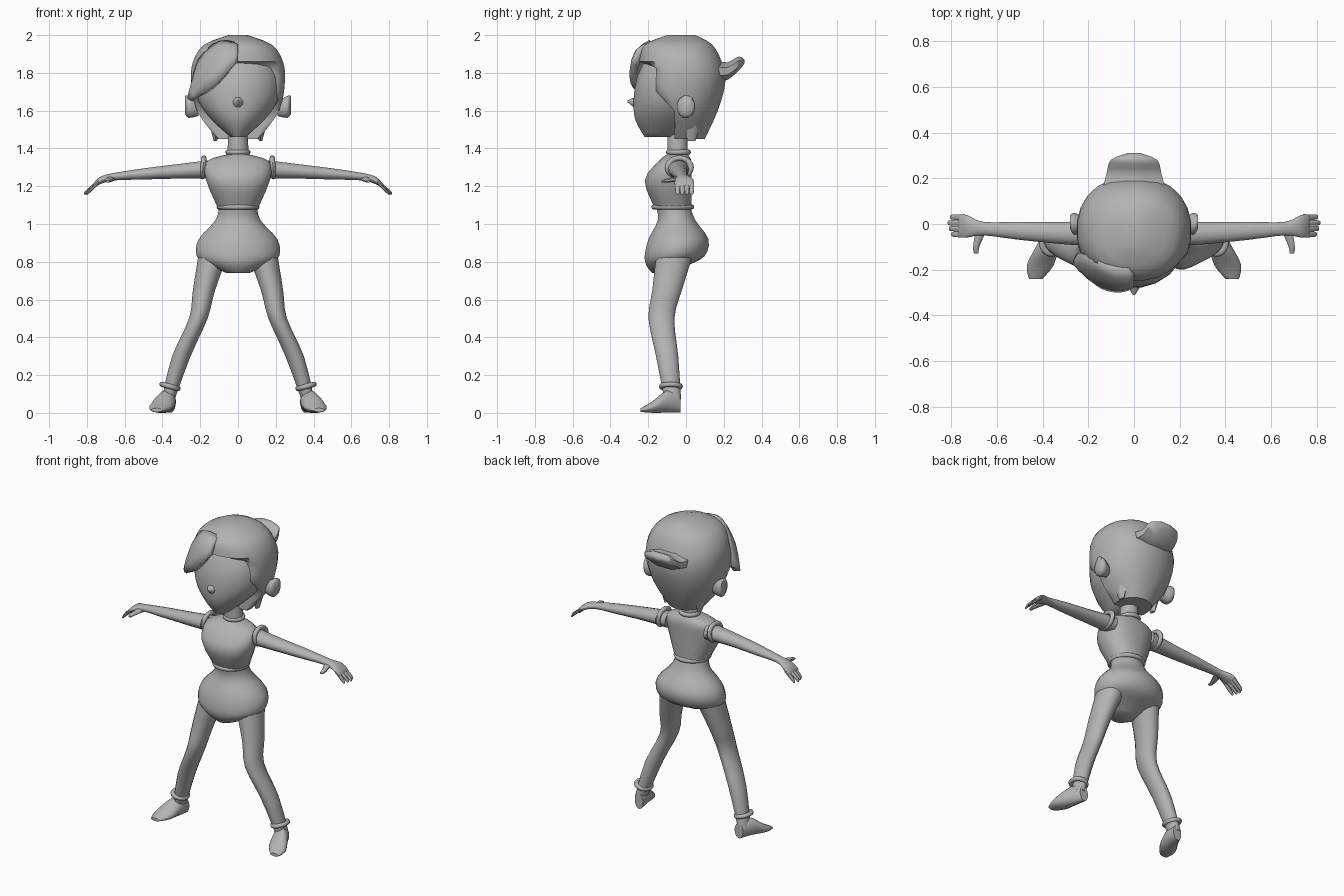
import bpy, bmesh, math
from mathutils import Vector, Matrix

if "Cube" in bpy.data.objects:
    bpy.data.objects.remove(bpy.data.objects["Cube"])

clay = bpy.data.materials.new("plain_grey")
clay.use_nodes = True
clay.diffuse_color = (.45, .45, .45, 1)
clay.node_tree.nodes["Principled BSDF"].inputs["Base Color"].default_value = clay.diffuse_color

AXES = {
    'x': (Vector((0, 1, 0)), Vector((0, 0, 1))),
    'y': (Vector((1, 0, 0)), Vector((0, 0, 1))),
    'z': (Vector((1, 0, 0)), Vector((0, 1, 0))),
}


def smooth_rows(rows, steps=3):
    """Resample rows of numbers along a spline that passes through them."""
    result = []
    last = len(rows) - 1
    for i in range(last):
        before, start, end, after = (rows[max(i - 1, 0)], rows[i],
                                     rows[i + 1], rows[min(i + 2, last)])
        for step in range(steps):
            t = step / steps
            row = []
            for a, b, c, d in zip(before, start, end, after):
                leave, arrive = (c - a) / 2, (d - b) / 2
                row.append(b + leave * t + (3 * (c - b) - 2 * leave - arrive) * t ** 2
                           + (2 * (b - c) + leave + arrive) * t ** 3)
            result.append(row)
    result.append(rows[last])
    return result


def finish(ob, mirror=False, angle=50):
    ob.data.materials.clear()
    ob.data.materials.append(clay)
    if mirror:
        ob.modifiers.new("mirror", 'MIRROR')
    bpy.ops.object.select_all(action='DESELECT')
    bpy.context.view_layer.objects.active = ob
    ob.select_set(True)
    bpy.ops.object.shade_smooth_by_angle(angle=math.radians(angle))


def from_bmesh(name, bm):
    bmesh.ops.recalc_face_normals(bm, faces=bm.faces[:])
    mesh = bpy.data.meshes.new(name)
    bm.to_mesh(mesh)
    bm.free()
    ob = bpy.data.objects.new(name, mesh)
    bpy.context.collection.objects.link(ob)
    return ob


def loft(name, rows, axis='z', sides=16, mirror=False, power=1, clip=None):
    """Skin ellipses given as centre x, y, z and two radii, square to an axis."""
    u, v = AXES[axis]
    bm = bmesh.new()
    loops = []
    for x, y, z, a, b in smooth_rows(rows):
        loop = []
        for i in range(sides):
            angle = math.tau * (i + .5) / sides
            c, s = math.cos(angle), math.sin(angle)
            p = Vector((x, y, z))
            p += u * a * math.copysign(abs(c) ** power, c)
            p += v * b * math.copysign(abs(s) ** power, s)
            if clip:
                p.y = max(p.y, clip(p.z))
            loop.append(bm.verts.new(p))
        loops.append(loop)
    for lower, upper in zip(loops, loops[1:]):
        for i in range(sides):
            j = (i + 1) % sides
            bm.faces.new((lower[i], lower[j], upper[j], upper[i]))
    bm.faces.new(loops[0])
    bm.faces.new(loops[-1])
    finish(from_bmesh(name, bm), mirror)


def body(name, rows, **options):
    """Rows of height, half width, front y and back y."""
    loft(name, [(0, (front + back) / 2, height, width, (back - front) / 2)
                for height, width, front, back in rows], **options)


def band(name, location, tilt, radius, stretch, mirror=False):
    bpy.ops.mesh.primitive_torus_add(major_segments=20, minor_segments=8,
                                     major_radius=radius, minor_radius=.014)
    ob = bpy.context.object
    ob.name = name
    ob.data.transform(Matrix.Translation(location)
                      @ Matrix.Rotation(math.radians(tilt), 4, 'Y')
                      @ Matrix.Diagonal((1, stretch, 1, 1)))
    finish(ob, mirror)


def hairline(height):
    """Front limit of the hair: open around the face, full on the crown."""
    if height > 1.859:
        return -1
    return -.06 - min(.1, max(0, height - 1.6))


# Face and nose
body("face", [(1.92, .17, -.19, .1), (1.78, .22, -.26, .1), (1.65, .21, -.28, .1),
              (1.55, .14, -.27, .06), (1.46, .04, -.22, -.03)], sides=20)
loft("nose", [(0, -.26, 1.64, .04, .04), (0, -.31, 1.65, .005, .005)], axis='y', sides=8)

# Hair cap, open around the face
body("hair_cap", [(2, .05, -.1, .05), (1.95, .18, -.22, .14), (1.86, .24, -.25, .19),
                  (1.75, .25, -.27, .21), (1.6, .22, -.26, .17), (1.45, .11, -.15, .1)],
     sides=24, power=.9, clip=hairline)

# Swept fringe: rows of an upper and a lower edge point, bulging between them
fringe_edges = [(0, -.19, 1.96, 0, -.28, 1.86), (-.1, -.19, 1.97, -.06, -.3, 1.8),
                (-.21, -.13, 1.88, -.15, -.28, 1.72), (-.25, -.13, 1.7, -.24, -.19, 1.65)]
head_centre = Vector((0, 0, 1.75))
bm = bmesh.new()
grid = []
for row in smooth_rows(fringe_edges):
    top, low = Vector(row[:3]), Vector(row[3:])
    strip = []
    for k in range(5):
        p = top.lerp(low, k / 4)
        outward = (p - head_centre).normalized()
        strip.append(bm.verts.new(p + outward * .03 * math.sin(math.pi * k / 4)))
    grid.append(strip)
for near, far in zip(grid, grid[1:]):
    for k in range(4):
        bm.faces.new((near[k], near[k + 1], far[k + 1], far[k]))
fringe = from_bmesh("swept_fringe", bm)
if sum(face.normal.y for face in fringe.data.polygons) > 0:
    fringe.data.flip_normals()
solid = fringe.modifiers.new("thickness", 'SOLIDIFY')
solid.thickness = .04
finish(fringe, angle=40)

# Tied hair tuft at the back, and nape locks
loft("hair_tuft", [(0, .15, 1.81, .15, .06), (0, .22, 1.81, .13, .05),
                   (0, .28, 1.85, .11, .04), (0, .31, 1.86, .03, .01)], axis='y', sides=8)
loft("nape_lock", [(.12, .02, 1.54, .04, .06), (.12, .03, 1.44, .01, .02)],
     sides=6, mirror=True)

# Ears
loft("ear", [(.21, 0, 1.61, .03, .04), (.26, 0, 1.62, .05, .06), (.28, .01, 1.63, .03, .05)],
     axis='x', sides=12, mirror=True)

# Neck, collar and bodice
body("neck", [(1.5, .05, -.1, .01), (1.34, .06, -.1, .01)])
band("collar", (0, -.04, 1.38), 0, .053, 1)
body("bodice", [(1.37, .05, -.1, .01), (1.33, .17, -.15, .03), (1.23, .17, -.22, .03),
                (1.09, .11, -.17, .03)], sides=20, power=.9)
band("bodice_hem", (0, -.07, 1.09), 0, .1, 1)

# Waist and puffed shorts
body("shorts", [(1.1, .1, -.16, .02), (1.02, .12, -.15, .05), (.92, .21, -.2, .12),
                (.83, .22, -.22, .1), (.78, .15, -.21, .01), (.74, .06, -.18, -.06)], sides=24)

# Legs, ankle cuffs and feet
loft("leg", [(.13, -.06, .84, .08, .1), (.18, -.1, .65, .06, .08), (.21, -.13, .5, .05, .07),
             (.3, -.1, .3, .05, .06), (.37, -.07, .07, .035, .045)], mirror=True)
band("ankle_cuff", (.36, -.08, .14), -15, .044, 1.1, mirror=True)
loft("foot", [(.36, -.03, .05, .03, .05), (.38, -.1, .06, .05, .06), (.41, -.18, .03, .06, .03),
              (.43, -.24, .015, .03, .01)], axis='y', mirror=True)

# Arms running into the palms, with shoulder bands
loft("arm", [(.14, -.04, 1.29, .06, .05), (.3, -.04, 1.28, .05, .04), (.5, -.03, 1.265, .04, .03),
             (.66, -.02, 1.25, .03, .02), (.73, -.01, 1.23, .05, .02),
             (.77, -.01, 1.2, .05, .01)], axis='x', mirror=True)
band("shoulder_band", (.185, -.035, 1.3), 85, .05, 1.2, mirror=True)

# Fingers and thumb
for name, y, tip in (("index", -.045, .8), ("middle", -.02, .81),
                     ("ring", .005, .815), ("little", .03, .805)):
    loft(name + "_finger", [(.74, y, 1.22, .014, .014), (tip - .01, y, 1.17, .012, .01),
                            (tip, y, 1.16, .005, .005)], axis='x', sides=8, mirror=True)
loft("thumb", [(.67, -.03, 1.24, .025, .014), (.69, -.1, 1.23, .015, .012),
               (.69, -.13, 1.225, .01, .005)], axis='y', sides=8, mirror=True)
